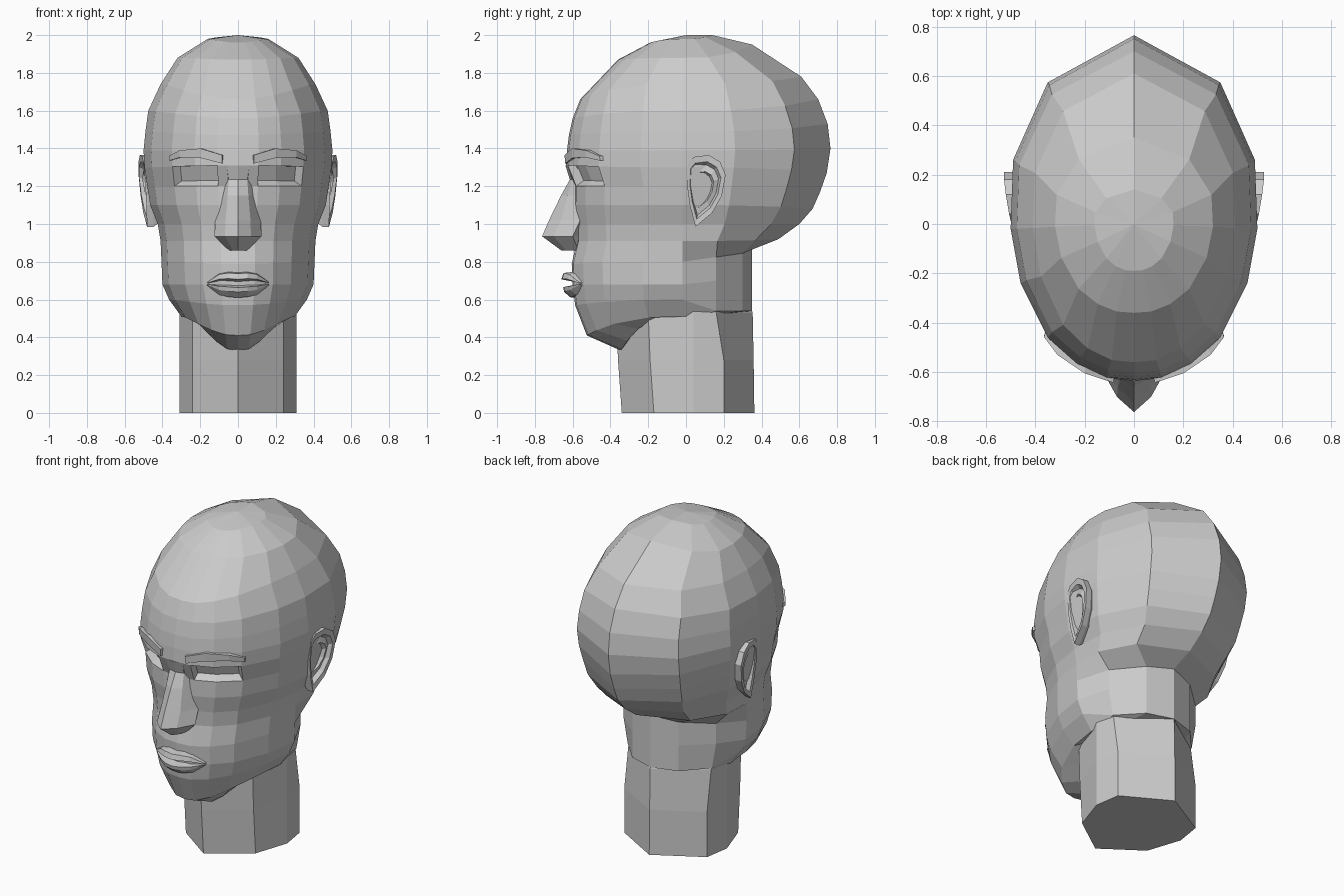
import bpy, bmesh, math
from mathutils import Vector

if "Cube" in bpy.data.objects:
    bpy.data.objects.remove(bpy.data.objects["Cube"])

skin = bpy.data.materials.new("pale grey")
skin.diffuse_color = (0.6, 0.6, 0.6, 1)
skin.use_nodes = True
skin.node_tree.nodes["Principled BSDF"].inputs["Base Color"].default_value = skin.diffuse_color


def finish(name, bm):
    """Turn a bmesh into a flat-shaded grey object."""
    bmesh.ops.recalc_face_normals(bm, faces=bm.faces[:])
    me = bpy.data.meshes.new(name)
    bm.to_mesh(me)
    bm.free()
    me.materials.append(skin)
    ob = bpy.data.objects.new(name, me)
    bpy.context.collection.objects.link(ob)
    return ob


def loft(bm, rings):
    """Skin a list of point rings, capping both ends; returns faces by row."""
    vs = [[bm.verts.new(p) for p in r] for r in rings]
    n = len(vs[0])
    rows = [[bm.faces.new((a[i], a[(i + 1) % n], b[(i + 1) % n], b[i])) for i in range(n)]
            for a, b in zip(vs, vs[1:])]
    bm.faces.new(vs[0])
    bm.faces.new(vs[-1])
    return rows


def mirror_half(pts):
    """Complete a ring whose first and last points lie on the centre line."""
    return pts + [(-x, y, z) for x, y, z in reversed(pts[1:-1])]


# Skull, face and jaw: one plan outline scaled ring by ring
plan = [(0, 1), (.70, .75), (.98, .34), (1, -.03), (.92, -.38),
        (.70, -.73), (.46, -.90), (.22, -.985), (0, -1)]
nape = [(0, .35), (.16, .30), (.29, .16)]   # back of the neck behind the jaw
# z at front, side, back; half width; depth to front and to back
levels = [
    (1.96, 1.98, 2.00, .16, .19, .14),
    (1.87, 1.88, 1.95, .32, .36, .35),
    (1.66, 1.74, 1.78, .41, .56, .61),
    (1.56, 1.60, 1.66, .475, .60, .70),
    (1.47, 1.49, 1.53, .49, .62, .75),
    (1.39, 1.39, 1.40, .50, .63, .765),
    (1.31, 1.30, 1.27, .495, .635, .745),
    (1.20, 1.20, 1.17, .48, .59, .71),
    (1.10, 1.10, 1.08, .465, .592, .67),
    (1.00, 1.00, 1.00, .425, .58, .60),
    (.91, .91, .92, .41, .577, .49),
    (.79, .80, .865, .405, .605, .37),
    (.68, .68, .70, .40, .60, .34),
    (.57, .60, .54, .365, .587, .30),
    (.41, .51, .53, .30, .525, .22),
    (.33, .52, .53, .26, .345, .18),
    (.41, .56, .56, .22, .28, .15)]
rings = []
for zf, zs, zb, w, f, b in levels:
    half = []
    for i, (tx, ty) in enumerate(plan):
        k = abs(ty) ** 3
        end, depth = (zf, f) if ty < 0 else (zb, b)
        p = (w * tx, depth * ty, zs + (end - zs) * k)
        if i < 3 and .5 < zf < .85:
            widen = 1.1 if (i == 2 and zf > .6) else 1
            p = (nape[i][0] * widen, nape[i][1], zb - (.02 * i if zf > .75 else 0))
        half.append(p)
    rings.append(mirror_half(half))
bm = bmesh.new()
rows = loft(bm, rings)
# crown pole
cap = next(f for f in bm.faces if len(f.verts) == 16 and f.calc_center_median().z > 1.9)
pole = bmesh.ops.poke(bm, faces=[cap])["verts"][0]
pole.co = (0, 0, 2.0)
# recessed eye sockets in the band under the brow
bmesh.ops.recalc_face_normals(bm, faces=bm.faces[:])
for cols in ((5, 6), (9, 10)):
    bmesh.ops.inset_region(bm, faces=[rows[6][c] for c in cols], thickness=.015,
                           depth=-.045, use_even_offset=True)
finish("head", bm)

# Neck: eight-sided column
bm = bmesh.new()
neck = []
# z, front y, rear corner y, back y
for z, yf, yr, yb in [(0, -.34, .20, .362), (.28, -.36, .20, .358),
                      (.53, -.37, .16, .353), (.62, -.30, .12, .32)]:
    neck.append(mirror_half([(0, yf, z), (.24, yf + .17, z), (.31, .04, z),
                             (.285, yr, z), (0, yb, z)]))
loft(bm, neck)
finish("neck", bm)

# Nose: z, half width, ridge y, root y
bm = bmesh.new()
nose = [(1.31, .11, -.638, -.58), (1.235, .09, -.615, -.55), (1.15, .10, -.662, -.55),
        (1.02, .12, -.725, -.56), (.935, .125, -.762, -.60), (.86, .05, -.66, -.57)]
loft(bm, [mirror_half([(0, -.5, z), (w, root, z), (w * .55, (r + root) / 2 - .02, z), (0, r, z)])
          for z, w, r, root in nose])
finish("nose", bm)

# Lips: one profile swept across and pinched at the corners
lip = [(0, .06), (-.07, .052), (-.08, .022), (-.02, .010), (-.02, -.012),
       (-.07, -.022), (-.065, -.045), (-.03, -.075), (0, -.075), (.06, 0)]
bm = bmesh.new()
stations = [(0, 1, -.58, 0), (.05, 1, -.575, .004), (.10, .85, -.555, .004), (.165, .12, -.535, 0)]
path = [(-x, *r) for x, *r in reversed(stations[1:])] + stations
loft(bm, [[(x, yc + dy * (.35 + .65 * s), .685 + lift + dz * s) for dy, dz in lip]
          for x, s, yc, lift in path])
finish("lips", bm)

# Brows and ears, one per side
brow = [(.085, -.64, 1.32, 1.365), (.20, -.602, 1.35, 1.40),
        (.31, -.528, 1.352, 1.39), (.365, -.455, 1.335, 1.36)]
ear = [(.01, 1.32), (.04, 1.355), (.12, 1.365), (.18, 1.33), (.21, 1.26),
       (.19, 1.15), (.14, 1.06), (.05, .985), (.02, 1.10), (.005, 1.21)]
for side, tag in ((1, "left"), (-1, "right")):
    bm = bmesh.new()
    loft(bm, [[(side * x, y, lo), (side * x, y - .003, hi),
               (side * (x - .015), y + .05, hi), (side * (x - .015), y + .05, lo)]
              for x, y, lo, hi in brow])
    finish(tag + "_brow", bm)

    # ear: flaring plate with a sunken bowl
    def ear_ring(scale, sink):
        pts = []
        for y, z in ear:
            x = .50 + .16 * y + (z - 1.36) * .07 - sink
            pts.append((side * x, .10 + (y - .10) * scale - (1 - scale) * .015,
                        1.19 + (z - 1.19) * scale))
        return pts
    bm = bmesh.new()
    loft(bm, [ear_ring(.8, .09), ear_ring(1, .035), ear_ring(1, 0), ear_ring(.80, .003),
              ear_ring(.70, .028), ear_ring(.50, .022), ear_ring(.42, .045)])
    finish(tag + "_ear", bm)
